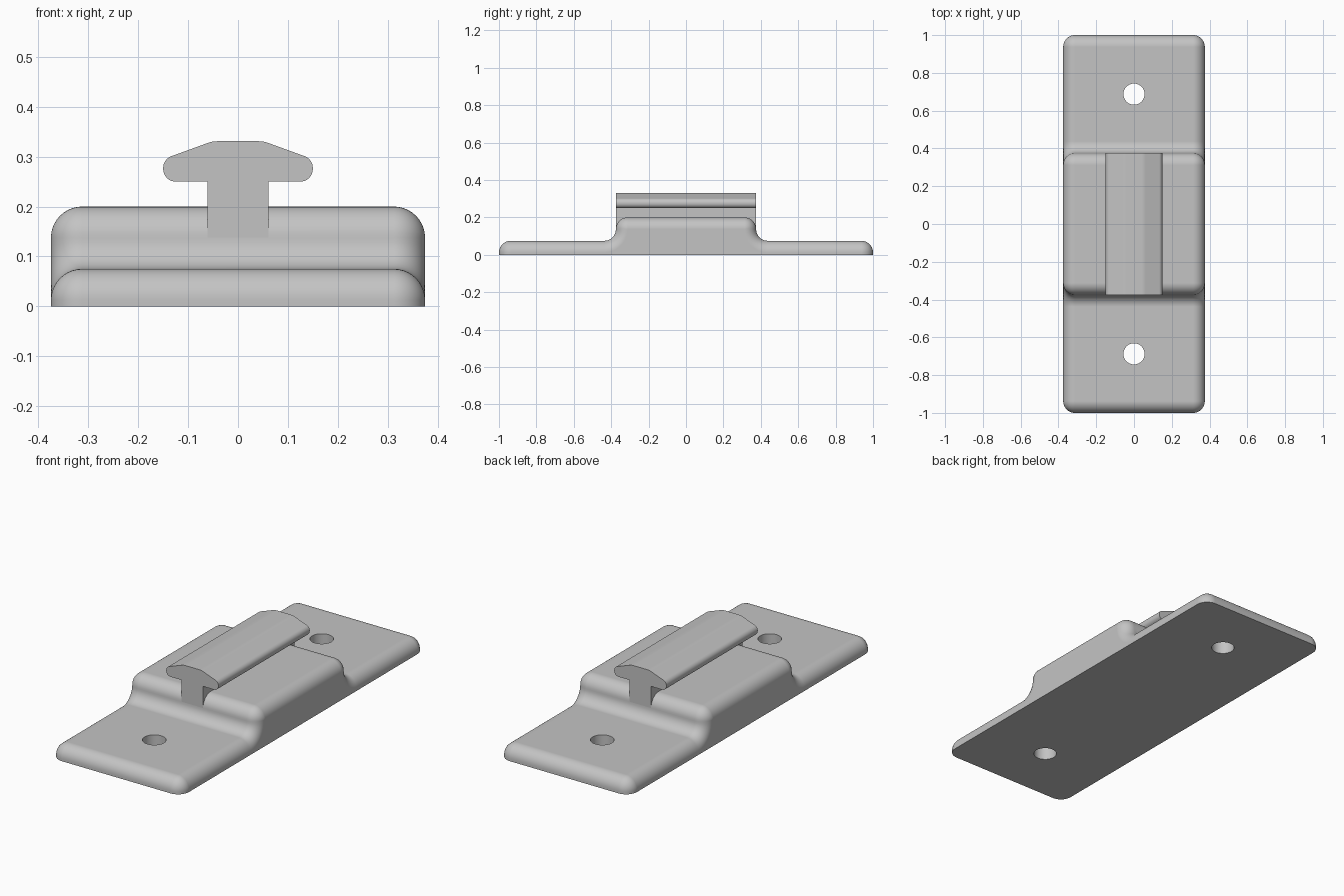
import bpy, bmesh
from math import sin, cos, pi, radians

if "Cube" in bpy.data.objects:
    bpy.data.objects.remove(bpy.data.objects["Cube"], do_unlink=True)

HALF_W, HALF_L, STEP_Y = 0.375, 1.0, 0.375
PLATE_Z, BLOCK_Z, R = 0.075, 0.2, 0.0625
SEG = 10

grey = bpy.data.materials.new("plain grey")
grey.use_nodes = True
colour = (0.55, 0.55, 0.55, 1)
grey.diffuse_color = colour
grey.node_tree.nodes["Principled BSDF"].inputs["Base Color"].default_value = colour


def arc(cy, cz, radius, start, end, n=SEG):
    angles = [radians(start + (end - start) * i / n) for i in range(n + 1)]
    return [(cy + radius * cos(a), cz + radius * sin(a)) for a in angles]


def loft(name, rings):
    """Skin a series of equal closed rings and cap both ends."""
    bm = bmesh.new()
    loops = [[bm.verts.new(p) for p in ring] for ring in rings]
    n = len(loops[0])
    for a, b in zip(loops, loops[1:]):
        for i in range(n):
            j = (i + 1) % n
            bm.faces.new((a[i], a[j], b[j], b[i]))
    bm.faces.new(loops[0])
    bm.faces.new(loops[-1])
    bmesh.ops.remove_doubles(bm, verts=bm.verts, dist=1e-5)
    bmesh.ops.recalc_face_normals(bm, faces=bm.faces)
    mesh = bpy.data.meshes.new(name)
    bm.to_mesh(mesh)
    bm.free()
    mesh.materials.append(grey)
    obj = bpy.data.objects.new(name, mesh)
    bpy.context.collection.objects.link(obj)
    return obj


def activate(obj):
    bpy.ops.object.select_all(action="DESELECT")
    obj.select_set(True)
    bpy.context.view_layer.objects.active = obj


def smooth(obj):
    activate(obj)
    bpy.ops.object.shade_smooth_by_angle(angle=radians(30))
    mod = obj.modifiers.new("even_normals", "WEIGHTED_NORMAL")
    mod.keep_sharp = True


def base_profile(d):
    """Stepped side outline, shrunk inward by d."""
    half = [(HALF_L - d, 0)]
    half += arc(HALF_L - R, PLATE_Z - R, R - d, 0, 90)
    half += arc(STEP_Y + R, PLATE_Z + R, R + d, 270, 180)
    half += arc(STEP_Y - R, BLOCK_Z - R, R - d, 0, 90)
    return half + [(-y, z) for y, z in reversed(half)]


# Stepped base with rounded long edges
slices = []
for side in (-1, 1):
    for i in range(SEG + 1):
        a = pi / 2 * (SEG - i if side < 0 else i) / SEG
        x = side * (HALF_W - R + R * sin(a))
        slices.append([(x, y, z) for y, z in base_profile(R * (1 - cos(a)))])
base = loft("mounting_base", slices)

# Screw holes through both flanges
for y in (-0.6875, 0.6875):
    bpy.ops.mesh.primitive_cylinder_add(vertices=48, radius=0.056, depth=0.4,
                                        location=(0, y, 0))
    cutter = bpy.context.object
    cutter.name = "hole_cutter"
    cutter.hide_render = True
    cutter.data.materials.append(grey)
    cut = base.modifiers.new("screw_hole", "BOOLEAN")
    cut.operation, cut.solver, cut.object = "DIFFERENCE", "EXACT", cutter
    activate(base)
    bpy.ops.object.modifier_apply(modifier=cut.name)
    bpy.data.objects.remove(cutter, do_unlink=True)
smooth(base)

# T-shaped rail: stem, rounded lips and sloping crown
half = [(0.0615, 0.125), (0.0615, 0.25)]
half += arc(0.125, 0.275, 0.025, -90, 0, 8)
half += arc(0.125, 0.2775, 0.025, 0, 70, 8)
half += arc(0.0404, 0.271, 0.06, 70, 90, 4)
outline = half + [(-x, z) for x, z in reversed(half)]
rail = loft("t_rail", [[(x, y, z) for x, z in outline] for y in (-STEP_Y, STEP_Y)])
smooth(rail)
